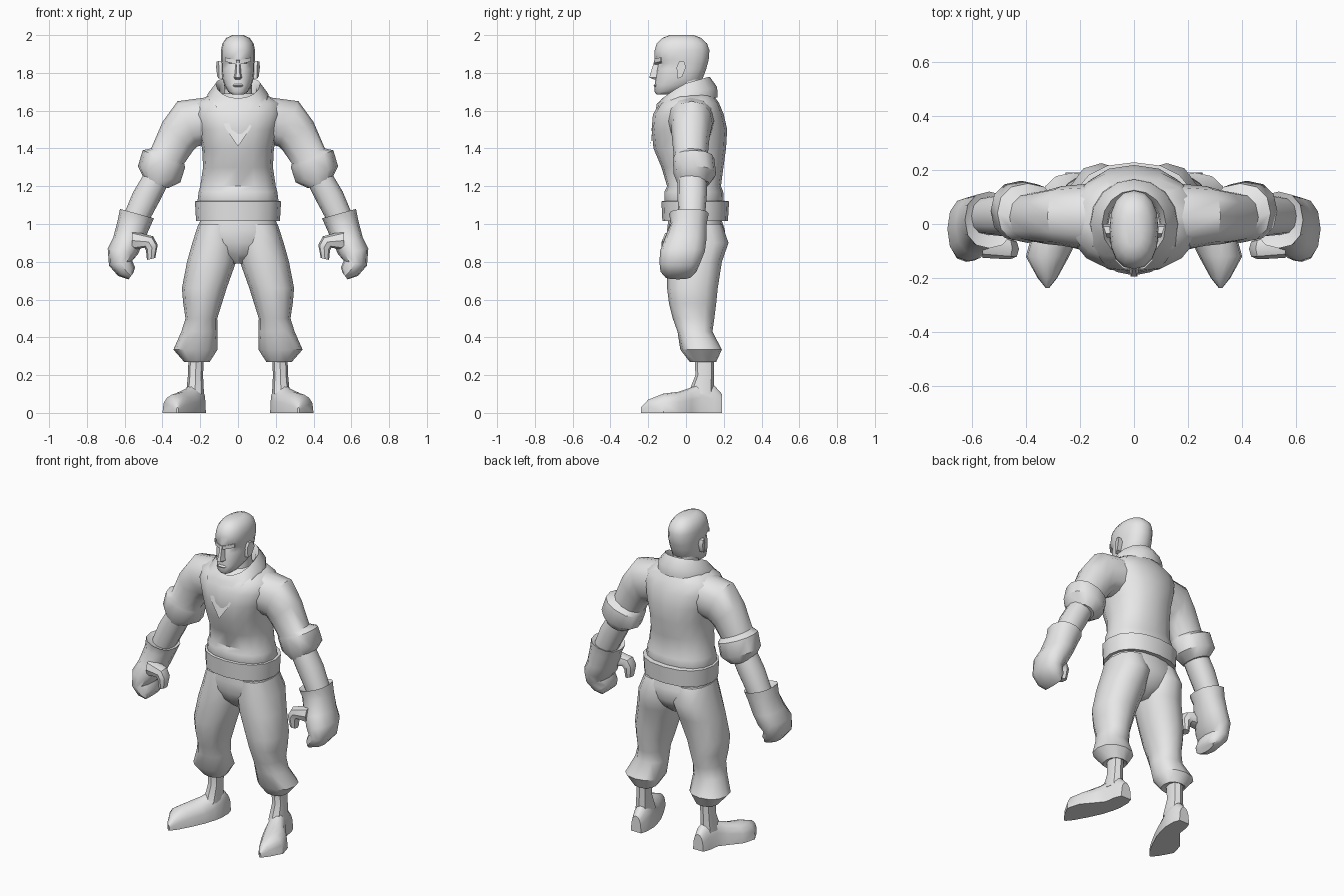
import bpy, bmesh, math

mat = bpy.data.materials.new("plain grey")
mat.diffuse_color = (0.8, 0.8, 0.8, 1)


def loft(name, rings, mirror=False, cap=True):
    """Skin a list of equal-length point rings."""
    bm = bmesh.new()
    vs = [[bm.verts.new(p) for p in r] for r in rings]
    n = len(vs[0])
    for a, b in zip(vs, vs[1:]):
        for i in range(n):
            j = (i + 1) % n
            bm.faces.new((a[i], a[j], b[j], b[i]))
    if cap:
        bm.faces.new(vs[0])
        bm.faces.new(vs[-1])
    bmesh.ops.recalc_face_normals(bm, faces=bm.faces)
    me = bpy.data.meshes.new(name)
    bm.to_mesh(me)
    bm.free()
    me.materials.append(mat)
    ob = bpy.data.objects.new(name, me)
    bpy.context.collection.objects.link(ob)
    if mirror:
        ob.modifiers.new("mirror", 'MIRROR').use_mirror_merge = False
    return ob


def spow(v, e):
    return math.copysign(abs(v) ** e, v)


def oval(x0, z0, x1, z1, y0, y1, n=12, e=0.88):
    """Oval between two points of the xz plane, spanning y0 to y1."""
    pts = []
    for i in range(n):
        t = 2 * math.pi * i / n
        u, v = spow(math.cos(t), e) / 2 + 0.5, spow(math.sin(t), e) / 2 + 0.5
        pts.append((x0 + (x1 - x0) * u, y0 + (y1 - y0) * v, z0 + (z1 - z0) * u))
    return pts


def level(rows, n=16):
    """Centred horizontal ovals: z, half width, front, back."""
    return [oval(-w, z, w, z, a, b, n) for z, w, a, b in rows]


# Torso, belt and hips
loft("jacket_body", level([
    (1.05, .19, -.09, .18), (1.12, .215, -.115, .2), (1.17, .208, -.115, .197),
    (1.2, .2, -.1, .185), (1.3, .185, -.13, .198), (1.4, .19, -.172, .212),
    (1.5, .215, -.182, .218), (1.58, .24, -.175, .2), (1.64, .23, -.14, .175),
    (1.69, .14, -.09, .14)]))
loft("belt", level([
    (1.02, .19, -.1, .19), (1.015, .222, -.125, .222),
    (1.12, .228, -.13, .228), (1.125, .19, -.1, .19)]))
loft("hips", level([
    (1.05, .19, -.09, .18), (.97, .215, -.1, .205), (.9, .225, -.095, .21),
    (.84, .15, -.07, .17), (.79, .04, -.02, .11)]))

# Trouser legs with gathered hems
loft("trouser_leg", [oval(a, z, b, z, c, d) for z, a, b, c, d in [
    (1.0, .01, .21, -.09, .19), (.9, .0, .242, -.1, .225), (.8, .01, .27, -.1, .19),
    (.66, .06, .297, -.1, .168), (.58, .085, .29, -.09, .16), (.5, .11, .278, -.07, .15),
    (.43, .108, .3, -.045, .14), (.335, .108, .342, -.03, .19),
    (.27, .15, .285, .02, .16), (.28, .18, .26, .05, .14)]], True)
loft("ankle", [oval(a, z, b, z, c, d, 8) for z, a, b, c, d in [
    (.3, .18, .262, .045, .15), (.2, .185, .265, .05, .147), (.1, .18, .275, .01, .15)]], True)

# Shoes: flat soles, pointed toes turned outward
shoe = []
for y, c, r, h in [(.19, .218, .035, .1), (.15, .22, .05, .145), (.08, .225, .055, .165),
                   (.03, .25, .07, .135), (-.04, .29, .088, .112), (-.12, .32, .08, .102),
                   (-.2, .32, .036, .07), (-.237, .32, .006, .03)]:
    angs = [math.pi * i / 8 for i in range(9)]
    shoe.append([(c + r * math.cos(t), y, h * max(0, math.sin(t)) ** .7) for t in angs])
loft("shoe", shoe, True)

# Sleeves with rolled cuffs, forearms, gloves (lower point, upper point, front, back)
loft("sleeve", [oval(*r) for r in [
    (.14, 1.43, .17, 1.67, -.1, .15), (.215, 1.41, .32, 1.65, -.08, .14),
    (.24, 1.385, .40, 1.54, -.075, .125), (.285, 1.32, .46, 1.4, -.065, .115),
    (.28, 1.30, .505, 1.39, -.07, .15), (.305, 1.22, .53, 1.305, -.065, .16),
    (.37, 1.19, .495, 1.235, -.045, .125)]], True)
loft("forearm", [oval(*r) for r in [
    (.36, 1.23, .495, 1.27, -.045, .11), (.41, 1.13, .555, 1.17, -.045, .11),
    (.475, 1.01, .605, 1.05, -.04, .1)]], True)
loft("glove", [oval(*r) for r in [
    (.49, 1.02, .59, 1.05, -.04, .07), (.445, 1.03, .625, 1.08, -.09, .12),
    (.465, .985, .637, 1.02, -.08, .11), (.5, .905, .66, .93, -.115, .108),
    (.53, .84, .69, .87, -.138, .1), (.56, .805, .683, .78, -.14, .075),
    (.545, .77, .635, .725, -.135, .055), (.555, .74, .58, .707, -.115, .03)]], True)
loft("thumb", [oval(*r, 8) for r in [
    (.56, .86, .56, .965, -.125, -.02), (.495, .875, .45, .935, -.13, -.05),
    (.487, .86, .425, .89, -.13, -.055), (.482, .81, .438, .82, -.12, -.065)]], True)


# Wrap collar that falls into a V over the chest
def collar_ring(w, front, back, zf, zs, zb, vee=0):
    pts = []
    for i in range(16):
        t = 2 * math.pi * i / 16
        c = math.cos(t)
        f, k = max(0, c), max(0, -c)
        pts.append((w * math.sin(t), front * f ** .85 + back * k,
                    zs + (zf - zs) * f + (zb - zs) * k - vee * f ** 6))
    return pts


loft("collar", [
    collar_ring(.165, -.19, .167, 1.65, 1.66, 1.67, .24),
    collar_ring(.16, -.155, .165, 1.635, 1.69, 1.725),
    collar_ring(.118, -.125, .125, 1.665, 1.745, 1.78),
    collar_ring(.1, -.11, .105, 1.65, 1.72, 1.755),
    collar_ring(.09, -.09, .09, 1.6, 1.64, 1.66)], cap=False)

# Head, neck and face
loft("neck", level([(1.6, .08, -.08, .09), (1.7, .075, -.07, .085), (1.78, .07, -.06, .08)], 12))
loft("head", level([
    (1.685, .03, -.155, -.09), (1.7, .052, -.167, -.03), (1.735, .072, -.165, .06),
    (1.77, .083, -.162, .088), (1.82, .088, -.155, .107), (1.85, .088, -.148, .115),
    (1.868, .091, -.168, .12), (1.92, .09, -.166, .124), (1.955, .083, -.155, .112),
    (1.985, .062, -.125, .08), (2.0, .03, -.085, .04)]))
loft("nose", [[(-w, -.145, z), (-w * .5, y, z), (w * .5, y, z), (w, -.145, z)]
              for z, w, y in [(1.765, .018, -.17), (1.775, .024, -.195),
                              (1.8, .018, -.187), (1.865, .012, -.168)]])
loft("lips", [[(-w, -.15, z), (-w * .6, y, z), (w * .6, y, z), (w, -.15, z)]
              for z, w, y in [(1.725, .025, -.164), (1.733, .034, -.172), (1.742, .026, -.164)]])
loft("brow", [[(x, -.13, z - .012), (x, y, z - .012), (x, y, z + .01), (x, -.13, z + .01)]
              for x, y, z in [(.008, -.168, 1.856), (.04, -.165, 1.865), (.07, -.135, 1.872)]], True)
ear = [(-.045, 1.77), (-.02, 1.78), (.0, 1.83), (-.01, 1.86), (-.035, 1.862), (-.05, 1.83)]
loft("ear", [[(.08 + s * (.02 + .016 * (y + .05) / .05), y, z) for y, z in ear]
             for s in (0, 1)], True)

# Smooth surfaces with sharp folds
for ob in bpy.context.collection.objects:
    ob.select_set(True)
    bpy.context.view_layer.objects.active = ob
bpy.ops.object.shade_smooth_by_angle(angle=math.radians(42))
